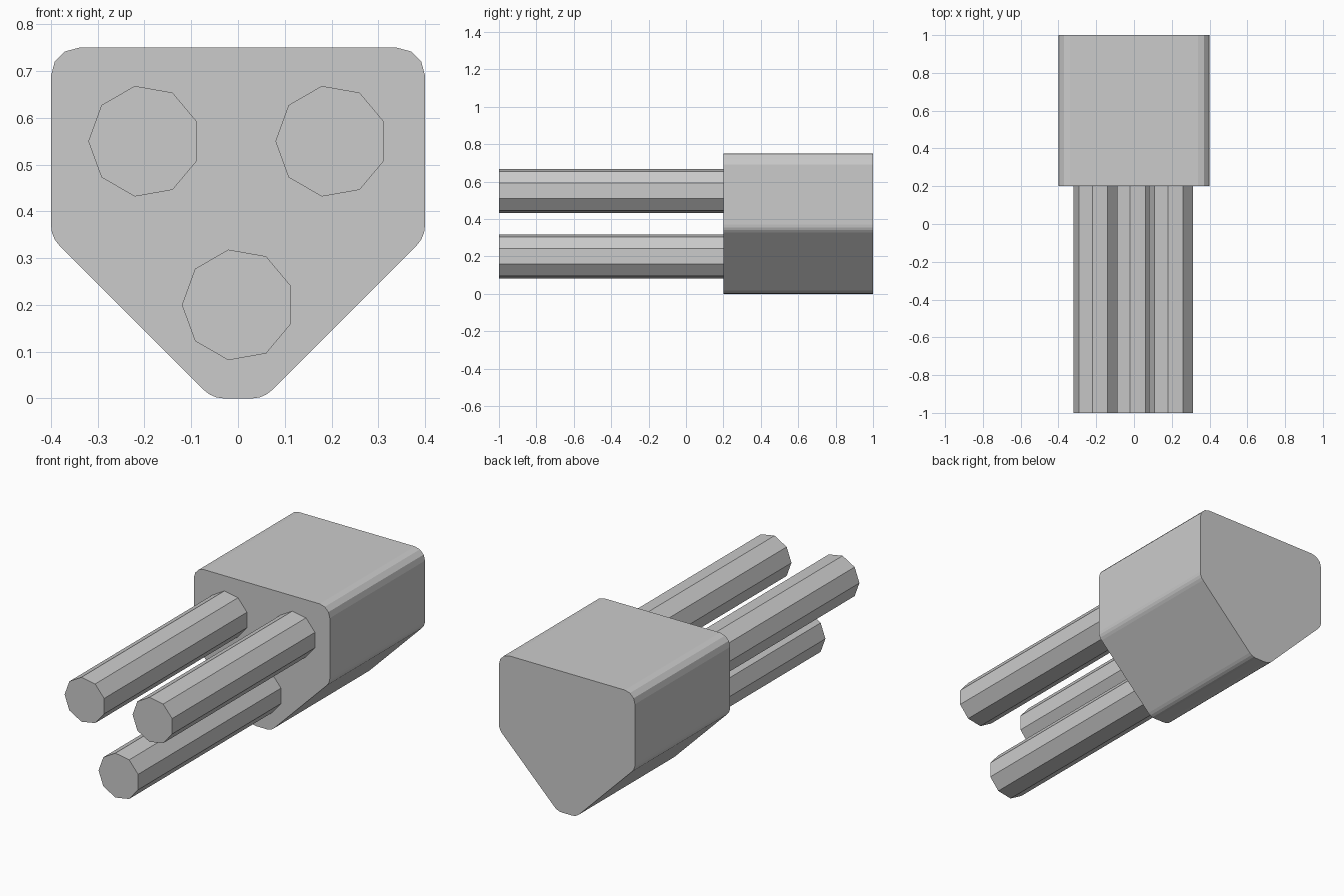
import bpy, bmesh
from math import cos, sin, tan, pi
from mathutils import Vector

if "Cube" in bpy.data.objects:
    bpy.data.objects.remove(bpy.data.objects["Cube"])


def prism(name, profile, y0, y1):
    """Extrude an (x, z) outline from y0 to y1."""
    bm = bmesh.new()
    face = bm.faces.new([bm.verts.new((x, y0, z)) for x, z in profile])
    ext = bmesh.ops.extrude_face_region(bm, geom=[face], use_keep_orig=True)
    verts = [g for g in ext["geom"] if isinstance(g, bmesh.types.BMVert)]
    bmesh.ops.translate(bm, verts=verts, vec=(0, y1 - y0, 0))
    bmesh.ops.recalc_face_normals(bm, faces=bm.faces[:])
    mesh = bpy.data.meshes.new(name)
    bm.to_mesh(mesh)
    bm.free()
    obj = bpy.data.objects.new(name, mesh)
    bpy.context.collection.objects.link(obj)
    return obj


def rounded(corners, radius, steps=3):
    """Replace every outline corner by a short arc."""
    out = []
    for i, c in enumerate(corners):
        p = Vector(c)
        a = (Vector(corners[i - 1]) - p).normalized()
        b = (Vector(corners[(i + 1) % len(corners)]) - p).normalized()
        half = a.angle(b) / 2
        start = p + a * radius / tan(half)
        centre = p + (a + b).normalized() * radius / sin(half)
        end = p + b * radius / tan(half)
        sweep = pi - 2 * half
        u, v = start - centre, end - centre
        for k in range(steps + 1):
            t = k / steps
            out.append(centre + (u * sin((1 - t) * sweep) + v * sin(t * sweep)) / sin(sweep))
    return out


# Body: square top tapering to a narrow flat bottom, rounded long edges
half_outline = [(0.055, 0), (0.4, 0.345), (0.4, 0.75)]
outline = half_outline + [(-x, z) for x, z in reversed(half_outline)]
prism("body", rounded(outline, 0.06), 0.2, 1.0)

# Pins: three nine-sided rods, one vertex pointing to -x
for name, cx, cz in (("pin_left", -0.2, 0.55), ("pin_right", 0.2, 0.55), ("pin_bottom", 0, 0.2)):
    ring = [(cx + 0.12 * cos(pi + 2 * pi * i / 9), cz + 0.12 * sin(pi + 2 * pi * i / 9))
            for i in range(9)]
    prism(name, ring, -1.0, 0.2)
